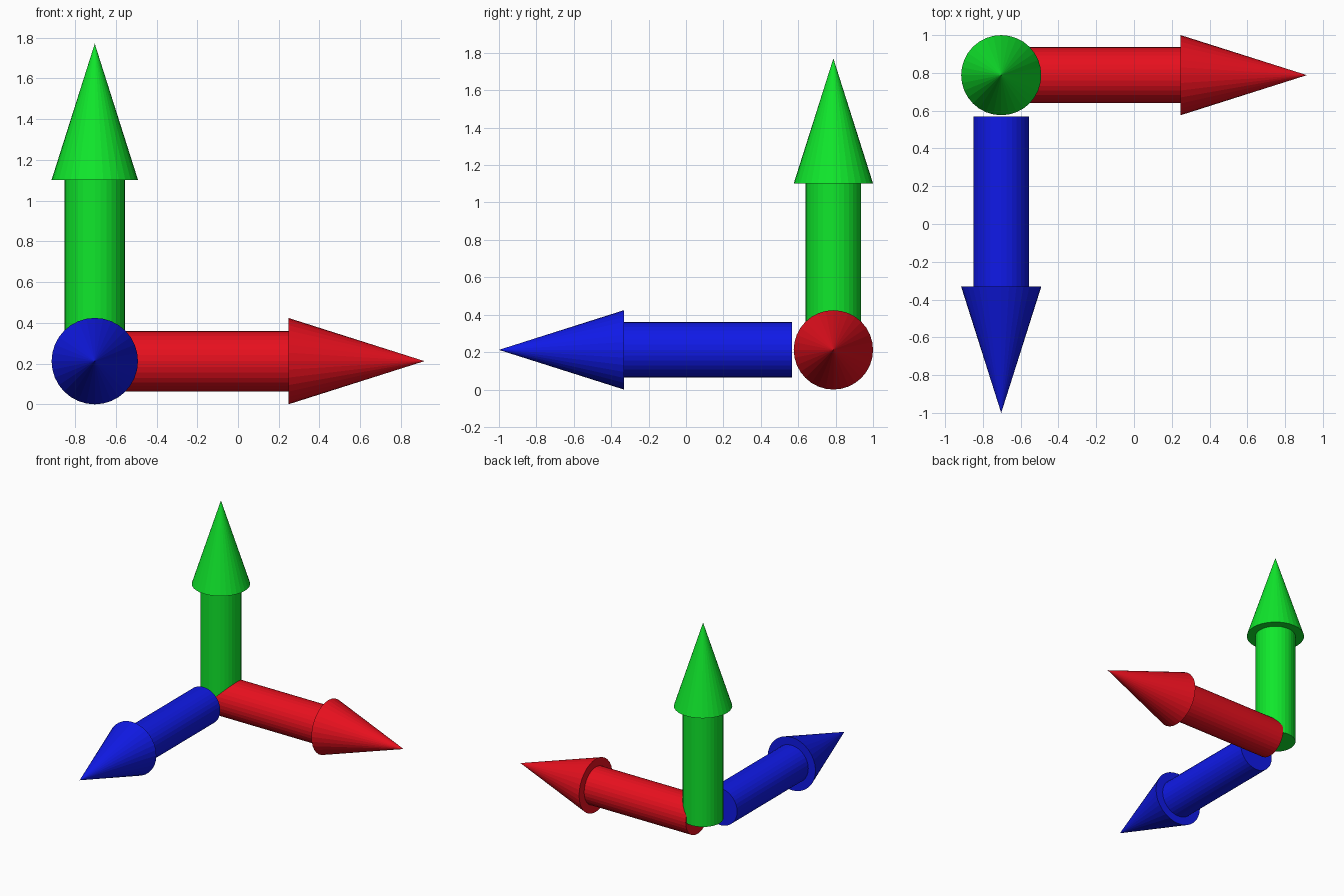
import bpy, bmesh
from mathutils import Matrix, Vector

if "Cube" in bpy.data.objects:
    bpy.data.objects.remove(bpy.data.objects["Cube"])

SIDES = 32
SHAFT_R, HEAD_R = 0.148, 0.212
SHAFT_LEN, HEAD_LEN = 0.90, 0.668
CORNER = Vector((-0.703, 0.788, 0.212))   # point where the three axes meet


def arrow(name, axis, offset, colour):
    """Shaft and cone along an axis, starting at an offset from the corner."""
    axis = Vector(axis)
    turn = axis.to_track_quat('Z', 'Y').to_matrix().to_4x4()
    place = Matrix.Translation(CORNER + axis * offset) @ turn
    bm = bmesh.new()
    # shaft, then arrow head
    for r1, r2, start, length in ((SHAFT_R, SHAFT_R, 0, SHAFT_LEN),
                                  (HEAD_R, 0, SHAFT_LEN, HEAD_LEN)):
        bmesh.ops.create_cone(
            bm, cap_ends=True, segments=SIDES, radius1=r1, radius2=r2, depth=length,
            matrix=place @ Matrix.Translation((0, 0, start + length / 2)))
    bmesh.ops.remove_doubles(bm, verts=bm.verts, dist=1e-5)
    mesh = bpy.data.meshes.new(name)
    bm.to_mesh(mesh)
    bm.free()
    mat = bpy.data.materials.new(name + "_colour")
    mat.diffuse_color = (*colour, 1)
    mat.use_nodes = True
    mat.node_tree.nodes["Principled BSDF"].inputs["Base Color"].default_value = mat.diffuse_color
    mesh.materials.append(mat)
    bpy.context.collection.objects.link(bpy.data.objects.new(name, mesh))


# one arrow per axis
arrow("red_side_arrow", (1, 0, 0), 0.05, (0.8, 0.005, 0.013))
arrow("green_up_arrow", (0, 0, 1), -0.01, (0.005, 0.8, 0.025))
arrow("blue_front_arrow", (0, -1, 0), 0.22, (0.005, 0.01, 0.8))
